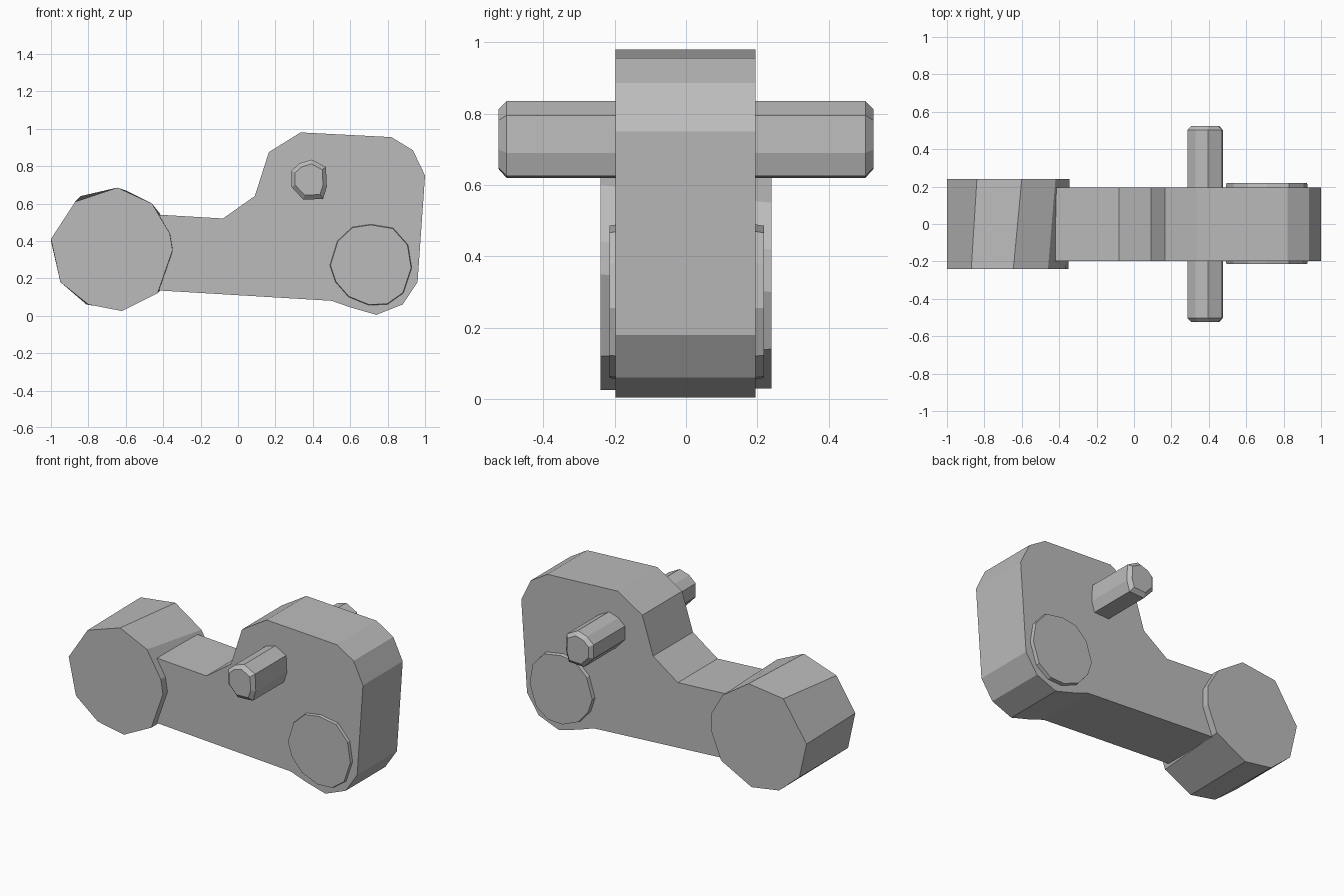
import bpy, bmesh

cube = bpy.data.objects.get("Cube")
if cube:
    bpy.data.objects.remove(cube)

grey = bpy.data.materials.new("plain_grey")
grey.use_nodes = True
grey.diffuse_color = (0.5, 0.5, 0.5, 1)
grey.node_tree.nodes["Principled BSDF"].inputs["Base Color"].default_value = (0.5, 0.5, 0.5, 1)


def scaled(profile, f):
    """Shrink an x-z profile about its centre."""
    cx = sum(p[0] for p in profile) / len(profile)
    cz = sum(p[1] for p in profile) / len(profile)
    return [(cx + (x - cx) * f, cz + (z - cz) * f) for x, z in profile]


def loft(name, rings):
    """Join x-z profiles placed along y into a closed solid."""
    bm = bmesh.new()
    loops = [[bm.verts.new((x, y, z)) for x, z in prof] for y, prof in rings]
    n = len(loops[0])
    for a, b in zip(loops, loops[1:]):
        for i in range(n):
            j = (i + 1) % n
            bm.faces.new((a[i], a[j], b[j], b[i]))
    bm.faces.new(loops[0])
    bm.faces.new(loops[-1])
    bmesh.ops.recalc_face_normals(bm, faces=bm.faces)
    mesh = bpy.data.meshes.new(name)
    bm.to_mesh(mesh)
    bm.free()
    mesh.materials.append(grey)
    obj = bpy.data.objects.new(name, mesh)
    bpy.context.collection.objects.link(obj)
    return obj


# Main arm: low bar rising to a tall rounded block
body = [(-0.42, 0.54), (-0.08, 0.52), (0.09, 0.64), (0.165, 0.875), (0.335, 0.98),
        (0.82, 0.955), (0.935, 0.885), (1.0, 0.75), (0.96, 0.18), (0.88, 0.06),
        (0.74, 0.005), (0.6, 0.045), (0.5, 0.08), (-0.42, 0.135)]
loft("body", [(-0.197, body), (0.195, body)])

# End drum, slightly twisted from front to back
drum_front = [(-1.0, 0.41), (-0.95, 0.18), (-0.8, 0.06), (-0.62, 0.025), (-0.43, 0.12),
              (-0.35, 0.35), (-0.365, 0.44), (-0.46, 0.6), (-0.645, 0.685), (-0.87, 0.61)]
drum_back = [(-1.0, 0.4), (-0.95, 0.18), (-0.81, 0.06), (-0.62, 0.03), (-0.41, 0.14),
             (-0.345, 0.3), (-0.345, 0.42), (-0.42, 0.55), (-0.6, 0.67), (-0.84, 0.64)]
loft("end_drum", [(-0.24, drum_front), (0.24, drum_back)])

# Raised pivot disc on both sides
disc = [(0.49, 0.27), (0.53, 0.4), (0.61, 0.475), (0.71, 0.49), (0.83, 0.47), (0.91, 0.38),
        (0.93, 0.255), (0.885, 0.12), (0.8, 0.06), (0.7, 0.055), (0.59, 0.1), (0.52, 0.18)]
loft("pivot_disc", [(-0.215, scaled(disc, 0.98)), (-0.19, disc),
                    (0.19, disc), (0.218, scaled(disc, 0.98))])

# Cross pin with bevelled ends
pin = [(0.285, 0.69), (0.285, 0.775), (0.33, 0.815), (0.395, 0.835), (0.47, 0.795),
       (0.475, 0.69), (0.455, 0.625), (0.35, 0.62)]
loft("cross_pin", [(-0.525, scaled(pin, 0.78)), (-0.503, pin),
                   (0.503, pin), (0.525, scaled(pin, 0.78))])
